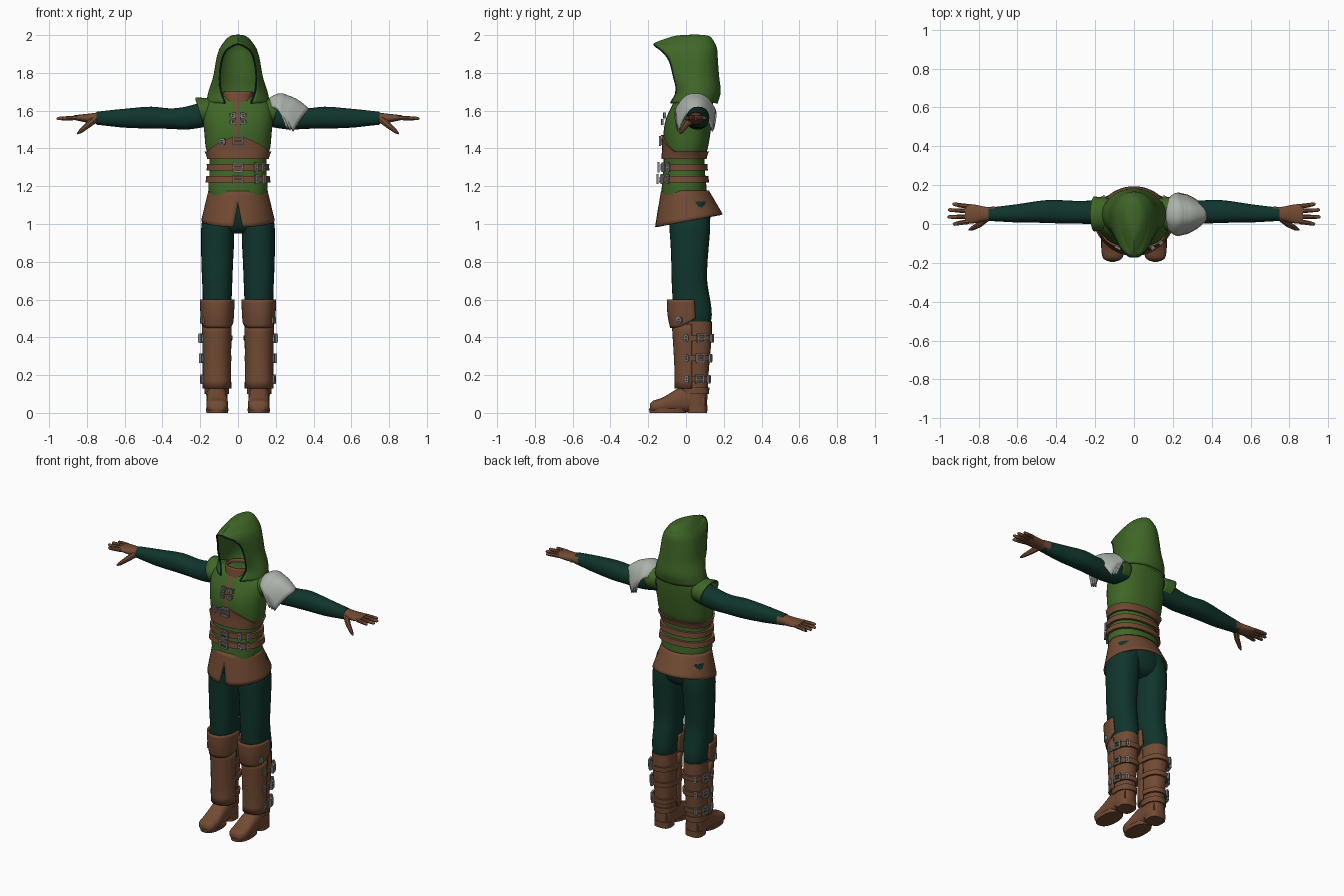
import bpy
import bmesh
from math import sin, cos, pi, copysign
from mathutils import Vector, Matrix

default_cube = bpy.data.objects.get("Cube")
if default_cube:
    bpy.data.objects.remove(default_cube, do_unlink=True)


def material(name, rgb):
    mat = bpy.data.materials.new(name)
    mat.use_nodes = True
    mat.diffuse_color = (*rgb, 1)
    mat.node_tree.nodes["Principled BSDF"].inputs["Base Color"].default_value = (*rgb, 1)
    return mat


GREEN = material("moss green cloth", (0.05, 0.135, 0.02))
TEAL = material("dark teal cloth", (0.005, 0.036, 0.026))
BROWN = material("brown leather", (0.17, 0.07, 0.034))
SILVER = material("pale silver", (0.42, 0.45, 0.41))
STEEL = material("buckle steel", (0.22, 0.24, 0.24))


def finish(name, bm, mat, thick=0):
    bmesh.ops.remove_doubles(bm, verts=bm.verts, dist=0.00001)
    bmesh.ops.recalc_face_normals(bm, faces=bm.faces)
    mesh = bpy.data.meshes.new(name)
    bm.to_mesh(mesh)
    bm.free()
    mesh.materials.append(mat)
    for poly in mesh.polygons:
        poly.use_smooth = True
    mesh.set_sharp_from_angle(angle=0.7)
    obj = bpy.data.objects.new(name, mesh)
    bpy.context.collection.objects.link(obj)
    if thick:
        mod = obj.modifiers.new("thickness", "SOLIDIFY")
        mod.thickness, mod.offset = thick, 0
    return obj


def surface(name, fn, nu, nv, mat, closed=False, caps=False, thick=0):
    """Grid of fn(u, v); u runs around the shape, v along it."""
    bm = bmesh.new()
    count = nu if closed else nu + 1
    rows = [[bm.verts.new(fn(i / nu, j / nv)) for i in range(count)] for j in range(nv + 1)]
    for low, high in zip(rows, rows[1:]):
        for i in range(nu):
            k = (i + 1) % count
            bm.faces.new((low[i], low[k], high[k], high[i]))
    if caps:
        bm.faces.new(rows[0])
        bm.faces.new(rows[-1])
    return finish(name, bm, mat, thick)


def sample(rings, t):
    """Smooth interpolation of profile rows keyed by their first value."""
    def slope(i, c):
        a, b = rings[max(i - 1, 0)], rings[min(i + 1, len(rings) - 1)]
        return (b[c] - a[c]) / (b[0] - a[0])
    i = 0
    while i < len(rings) - 2 and (t - rings[i + 1][0]) * (rings[-1][0] - rings[0][0]) > 0:
        i += 1
    p, q = rings[i], rings[i + 1]
    h = q[0] - p[0]
    f = min(max((t - p[0]) / h, 0), 1)
    return [p[c] * (1 + 2 * f) * (1 - f) ** 2 + q[c] * f * f * (3 - 2 * f)
            + h * f * (1 - f) * (slope(i, c) * (1 - f) - slope(i + 1, c) * f)
            for c in range(1, len(p))]


def key_at(rings, v):
    x = v * (len(rings) - 1)
    i = min(int(x), len(rings) - 2)
    return rings[i][0] + (rings[i + 1][0] - rings[i][0]) * (x - i)


def ring_point(rings, t, a, off=0, axis="z", power=2.3, side=1):
    ca, cb, ra, rb = sample(rings, t)
    p, q = [copysign(abs(w) ** (2 / power), w) for w in (sin(a), -cos(a))]
    p, q = ca + (ra + off) * p, cb + (rb + off) * q
    x, y, z = {"x": (t, p, q), "y": (p, t, q), "z": (p, q, t)}[axis]
    return Vector((x * side, y, z))


def loft(name, rings, mat, n=28, axis="z", caps=True, power=2.3, side=1, thick=0):
    return surface(name, lambda u, v: ring_point(rings, key_at(rings, v), u * 2 * pi, 0, axis, power, side),
                   n, 3 * (len(rings) - 1), mat, True, caps, thick)


def band(name, rings, low, high, mat, a0=-pi, a1=pi, off=0.012, side=1, rows=5):
    """Strap hugging a profile between two heights; high may vary by angle."""
    def fn(u, v):
        a = a0 + (a1 - a0) * u
        top = high(a) if callable(high) else high
        edge = v in (0, 1)
        f = min(max((v * (rows + 2) - 1) / rows, 0), 1)
        return ring_point(rings, low + (top - low) * f, a, -0.004 if edge else off, side=side)
    return surface(name, fn, max(4, int((a1 - a0) * 8)), rows + 2, mat)


def tube(name, points, radii, mat, n=8):
    pts = [Vector(p) for p in points]
    def fn(u, v):
        i = round(v * (len(pts) - 1))
        d = (pts[min(i + 1, len(pts) - 1)] - pts[max(i - 1, 0)]).normalized()
        s = d.cross(Vector((0.1, 1, 0.2))).normalized()
        return pts[i] + radii[min(i, len(radii) - 1)] * (s * cos(u * 2 * pi) + d.cross(s) * sin(u * 2 * pi))
    return surface(name, fn, n, len(pts) - 1, mat, True, True)


def buckle(name, rings, z, a, w=0.05, h=0.045, off=0.02, side=1):
    """Square frame with a prong, facing away from the profile."""
    bm = bmesh.new()
    base = Matrix.Translation(ring_point(rings, z, a, off, side=side)) @ Matrix.Rotation(a * side, 4, "Z")
    bar = 0.009
    for x, y, sx, sz in ((-w / 2, 0, bar, h), (w / 2, 0, bar, h), (0, -h / 2, w, bar),
                         (0, h / 2, w, bar), (0, 0, w, bar * 0.7)):
        bmesh.ops.create_cube(bm, size=1, matrix=base @ Matrix.Translation((x, 0, y)) @ Matrix.Diagonal((sx, 0.012, sz, 1)))
    return finish(name, bm, STEEL)


# Tunic body with corset and belts
TORSO = [(1.14, 0, -.01, .15, .12), (1.2, 0, -.01, .157, .118), (1.28, 0, -.01, .15, .11),
         (1.35, 0, -.01, .153, .108), (1.4, 0, 0, .17, .115), (1.48, 0, .005, .178, .124),
         (1.55, 0, .015, .185, .123), (1.61, 0, .03, .184, .113), (1.65, 0, .04, .16, .1), (1.68, 0, .04, .1, .07)]
loft("tunic", TORSO, GREEN, n=48)
band("corset", TORSO, 1.345, lambda a: 1.385 + 0.085 * max(0, 1 - abs(a) / 1.1), BROWN)
for z in (1.3, 1.238):
    band("waist_belt", TORSO, z - .017, z + .017, BROWN, off=0.016)
    buckle("belt_buckle", TORSO, z, 0, off=0.027)
    for a in (0.55, 0.9):
        buckle("belt_keeper", TORSO, z, a, w=0.012, h=0.042, off=0.02)
buckle("corset_buckle", TORSO, 1.44, 0)
buckle("corset_side_buckle", TORSO, 1.435, -0.4, w=0.025, h=0.025, off=0.015)
band("chest_placket", TORSO, 1.46, 1.66, BROWN, -0.04, 0.04, off=0.006)
for z in (1.575, 1.54):
    band("chest_strap", TORSO, z - .009, z + .009, BROWN, -0.19, 0.19, off=0.012)
    for a in (-0.09, 0.09):
        buckle("chest_buckle", TORSO, z, a, w=0.02, h=0.024, off=0.015)
loft("collar", [(1.62, 0, .01, .085, .075), (1.66, 0, .01, .075, .07), (1.7, 0, .015, .078, .068)],
     BROWN, caps=False, thick=0.008)


# Flared skirt with a front slit
def skirt(u, v):
    gap = 0.2 * max(0, v - 0.35)
    a = gap + (2 * pi - 2 * gap) * u
    hem = 1.017 - 0.033 * cos(a)
    rx, ry, cy = .152 + .038 * v, .122 + .053 * v, -.005 + .02 * v
    return rx * sin(a), cy - ry * cos(a), 1.175 + (hem - 1.175) * v


surface("skirt", skirt, 48, 8, BROWN, thick=0.01)
loft("trouser_seat", [(1.17, 0, 0, .14, .1), (1.06, 0, .02, .165, .11), (.98, 0, .025, .14, .09), (.95, 0, .025, .09, .06)], TEAL)

# Hood, an open cowl that closes above the brow
HOOD = [(1.64, -.08, .165, .165, .07), (1.7, -.05, .18, .153, .09), (1.78, -.065, .172, .128, .097),
        (1.87, -.09, .165, .112, .085), (1.92, -.13, .162, .098, .062), (1.945, -.165, .156, .084, .025),
        (1.955, -.165, .15, .077, 0), (1.98, -.1, .135, .056, 0), (1.995, -.04, .11, .032, 0), (2, .05, .05, 0, 0)]


def hood(u, v):
    z = key_at(HOOD, v)
    front, back, wide, mouth = sample(HOOD, z)
    t, mid = 2 * u - 1, 0.05
    if abs(t) < 0.6:
        a = t / 0.6 * pi / 2
        return wide * sin(a), mid + (back - mid) * cos(a), z
    k = (abs(t) - 0.6) / 0.4
    return copysign(wide + (max(mouth, 0) - wide) * k * k, t), mid + (front - mid) * k, z


surface("hood", hood, 40, 36, GREEN, thick=0.007)
edge = [hood(1, i / 36) for i in range(24)]
tube("hood_trim", [(-x, y, z) for x, y, z in edge] + edge[::-1], [0.005], TEAL, n=6)

# Layered shoulder guard on the left arm
for layer in range(3):
    def plate(u, v, i=layer):
        a = 2 * u - 1
        x = .165 + v * (.155 + .028 * i) * (1 - .4 * a * a)
        y = .05 + a * (.065 + .043 * sin(pi * v * .75) - .003 * i)
        z = 1.662 + .035 * sin(pi * v) - .045 * v * v - .006 * i - (.05 + .065 * v) * abs(a) ** 2.5
        return x, y, z
    surface("shoulder_plate", plate, 20, 12, SILVER, thick=0.008)

ARM = [(.13, .06, 1.585, .06, .06), (.2, .06, 1.575, .062, .066), (.28, .06, 1.56, .058, .06),
       (.36, .062, 1.558, .06, .054), (.46, .064, 1.563, .058, .058), (.6, .055, 1.56, .047, .05),
       (.68, .052, 1.56, .04, .042), (.75, .05, 1.56, .034, .034)]
HAND = [(.715, .052, 1.56, .038, .036), (.76, .052, 1.56, .036, .028), (.8, .052, 1.56, .044, .023),
        (.84, .052, 1.562, .05, .017), (.87, .052, 1.563, .046, .012)]
LEG = [(1.12, .085, .02, .08, .095), (1, .106, .02, .087, .108), (.9, .108, .02, .087, .102),
       (.8, .11, .018, .084, .096), (.7, .11, .018, .08, .094), (.62, .11, .026, .077, .098),
       (.55, .112, .035, .075, .1), (.5, .112, .045, .07, .09), (.45, .112, .045, .058, .075)]
BOOT = [(.485, .112, .046, .071, .091), (.4, .112, .046, .07, .09), (.3, .112, .042, .066, .085),
        (.2, .112, .04, .061, .079), (.12, .112, .045, .057, .07), (.02, .112, .05, .054, .06)]
GUARD = [(.13, .112, .035, .072, .09), (.25, .112, .035, .07, .092), (.47, .112, .035, .074, .105)]
KNEE = [(.44, .11, .035, .077, .112), (.52, .11, .035, .084, .128), (.605, .11, .03, .087, .127)]
FOOT = [(-.19, .11, .028, .03, .02), (-.175, .11, .034, .05, .03), (-.13, .11, .04, .058, .038),
        (-.08, .11, .055, .056, .052), (-.03, .112, .07, .054, .066), (.03, .112, .08, .055, .076), (.1, .112, .06, .045, .055)]

for side, word in ((1, "left"), (-1, "right")):
    # Arm, sleeve cap, glove
    loft(word + "_sleeve", ARM, TEAL, axis="x", side=side)

    def cap(u, v):
        a, r = u * 2 * pi, 0.9 + 0.1 * v
        z = 1.597 + .07 * r * cos(a)
        return side * (.13 + v * (.075 + .3 * (z - 1.597))), .052 + .086 * r * sin(a), z
    surface(word + "_shoulder_cap", cap, 28, 5, GREEN, closed=True, thick=0.008)
    loft(word + "_glove", HAND, BROWN, n=20, axis="x", side=side)
    for y, tip, length in ((.012, -.002, .925), (.038, .036, .953), (.066, .073, .95), (.09, .104, .927)):
        tube(word + "_finger", [(side * x, y + (tip - y) * f, 1.562 - .004 * f) for x, f in
             ((.85, 0), (.9, .5), (length, .9), (length + .007, 1))], [.0125, .0115, .009, .004], BROWN)
    tube(word + "_thumb", [(side * .76, .03, 1.553), (side * .795, -.002, 1.523), (side * .835, -.024, 1.49),
         (side * .85, -.03, 1.478)], [.02, .016, .011, .004], BROWN)
    # Leg and boot
    loft(word + "_trouser_leg", LEG, TEAL, side=side)
    loft(word + "_boot_shaft", BOOT, BROWN, side=side)
    loft(word + "_boot_foot", FOOT, BROWN, n=20, axis="y", power=2.6, side=side)
    loft(word + "_sole", [(0, .11, -.095, .057, .098), (.022, .11, -.095, .06, .101)], BROWN, side=side)
    loft(word + "_heel", [(0, .112, .06, .054, .052), (.04, .112, .06, .055, .054)], BROWN, power=3, side=side)
    band(word + "_instep_strap", BOOT, .1, .135, BROWN, off=0.008, side=side)
    surface(word + "_shin_guard", lambda u, v: ring_point(GUARD, .13 + .34 * v, (u - .5) * 3.1, side=side),
            20, 8, BROWN, thick=0.01)

    def knee(u, v):
        low = .45 + .05 * abs(2 * u - 1) ** 4
        return ring_point(KNEE, low + (.6 - low) * v, (u - .5) * 3.3, side=side)
    surface(word + "_knee_guard", knee, 24, 8, BROWN, thick=0.01)
    buckle(word + "_knee_buckle", KNEE, .49, 1.05, w=.022, h=.025, off=.008, side=side)
    # Boot straps and buckles
    for z in (.395, .29, .178):
        band(word + "_boot_strap", BOOT, z - .015, z + .015, BROWN, 1.3, 5, off=0.012, side=side)
        buckle(word + "_boot_buckle", BOOT, z, 1.85, w=.04, h=.042, side=side)
        buckle(word + "_strap_keeper", BOOT, z, 2.6, w=.014, h=.036, off=.016, side=side)
        buckle(word + "_guard_rivet", GUARD, z, 1.3, w=.016, h=.03, off=.008, side=side)
